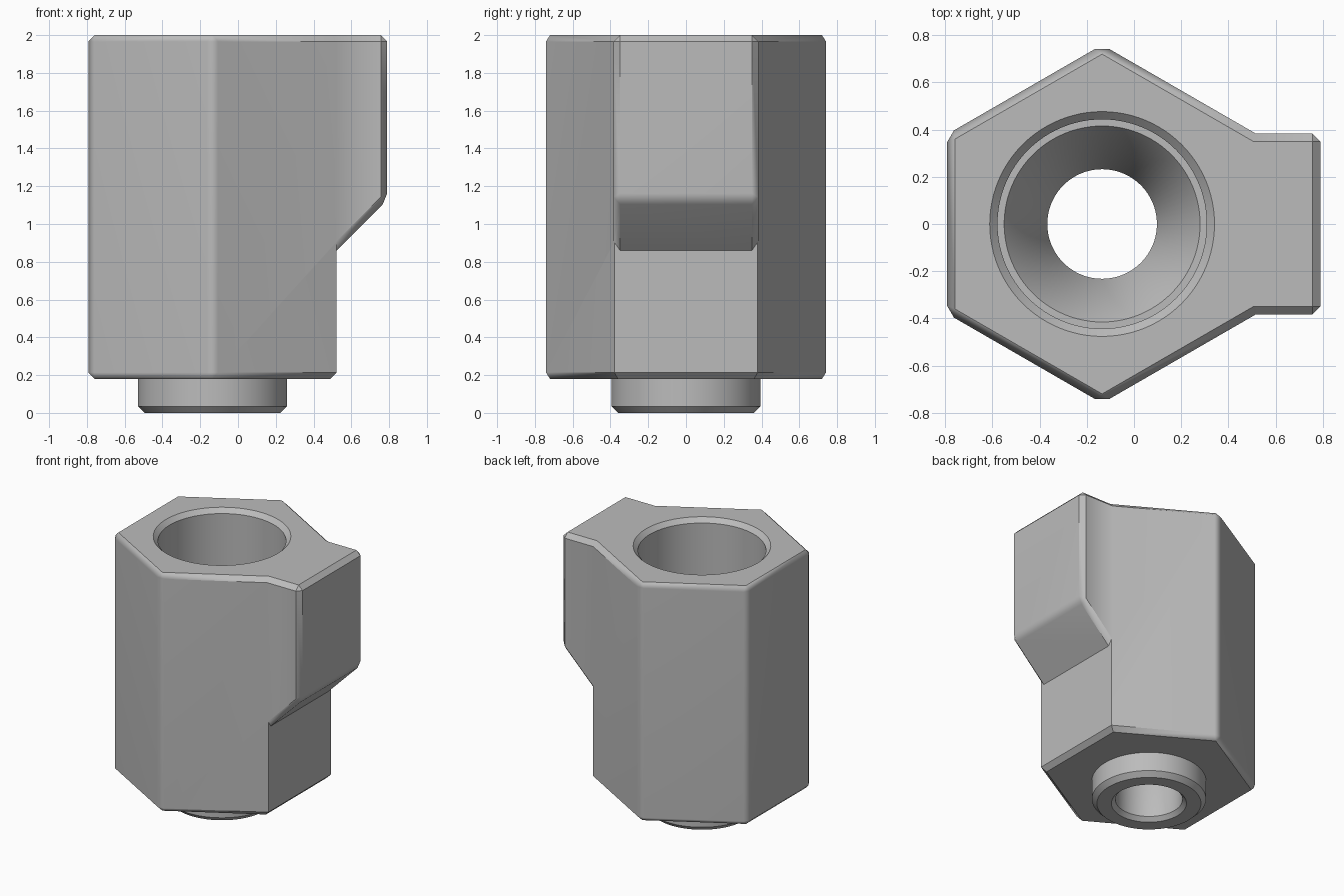
import bpy, bmesh, math

if "Cube" in bpy.data.objects:
    bpy.data.objects.remove(bpy.data.objects["Cube"])

CX = -0.135          # axis of the hexagon and bore
APOTHEM = 0.657
CHAMFER = 0.034
BASE, TOP = 0.18, 2.0

grey = bpy.data.materials.new("plain grey")
grey.use_nodes = True
grey.diffuse_color = (0.5, 0.5, 0.5, 1)
grey.node_tree.nodes["Principled BSDF"].inputs["Base Color"].default_value = (0.5, 0.5, 0.5, 1)


def finish(bm, name):
    bmesh.ops.recalc_face_normals(bm, faces=bm.faces)
    mesh = bpy.data.meshes.new(name)
    bm.to_mesh(mesh)
    bm.free()
    mesh.materials.append(grey)
    obj = bpy.data.objects.new(name, mesh)
    bpy.context.collection.objects.link(obj)
    return obj


def chamfered_prism(name, outline, sweep, keep_sharp):
    """Extrude an outline, then chamfer every edge the rule does not keep sharp."""
    bm = bmesh.new()
    face = bm.faces.new([bm.verts.new(p) for p in outline])
    geom = bmesh.ops.extrude_face_region(bm, geom=[face])["geom"]
    bmesh.ops.translate(bm, vec=sweep, verts=[v for v in geom if isinstance(v, bmesh.types.BMVert)])
    bmesh.ops.recalc_face_normals(bm, faces=bm.faces)
    edges = [e for e in bm.edges if not keep_sharp(*[v.co for v in e.verts])]
    bmesh.ops.bevel(bm, geom=edges, offset=CHAMFER, offset_type='OFFSET',
                    segments=1, profile=0.5, affect='EDGES')
    return finish(bm, name)


def lathe(name, profile, segments=96):
    """Spin a closed (radius, height) profile around the bore axis."""
    bm = bmesh.new()
    rings = []
    for r, z in profile:
        rings.append([bm.verts.new((CX + r * math.cos(math.tau * i / segments),
                                    r * math.sin(math.tau * i / segments), z))
                      for i in range(segments)])
    for a, b in zip(rings, rings[1:]):
        for i in range(segments):
            j = (i + 1) % segments
            bm.faces.new((a[i], a[j], b[j], b[i]))
    bm.faces.new(rings[0])
    bm.faces.new(rings[-1])
    return finish(bm, name)


def combine(target, tool, operation):
    mod = target.modifiers.new(operation.lower(), 'BOOLEAN')
    mod.operation, mod.solver, mod.object = operation, 'EXACT', tool
    bpy.context.view_layer.objects.active = target
    bpy.ops.object.modifier_apply(modifier=mod.name)
    bpy.data.objects.remove(tool)


# Hexagonal body; corners and top edge that meet the side block stay sharp
radius = APOTHEM / math.cos(math.pi / 6)
hexagon = [(CX + radius * math.cos(math.radians(30 + 60 * i)),
            radius * math.sin(math.radians(30 + 60 * i)), BASE) for i in range(6)]
right = CX + APOTHEM
body = chamfered_prism("hex_body", hexagon, (0, 0, TOP - BASE),
                       lambda a, b: min(a.x, b.x) > right - 0.01 and max(a.z, b.z) > TOP - 0.01)

# Side block with a sloped underside
HALF = 0.383
OUT = 0.79
slope_foot = 0.86
inner = 0.2
block_side = [(inner, -HALF, slope_foot - (right - inner)), (OUT, -HALF, slope_foot + OUT - right),
              (OUT, -HALF, TOP), (inner, -HALF, TOP)]
block = chamfered_prism("side_block", block_side, (0, 2 * HALF, 0),
                        lambda a, b: max(a.x, b.x) < inner + 0.01)
combine(body, block, 'UNION')

# Round spigot underneath
spigot = lathe("spigot", [(0.36, 0), (0.395, 0.035), (0.395, 0.4), (0.3, 0.4)])
combine(body, spigot, 'UNION')

# Stepped bore: wide socket, ledge, funnel, narrow outlet
bore = lathe("bore_cutter", [(0.29, -0.03), (0.26, 0), (0.232, 0.03), (0.232, 0.45), (0.415, 0.72),
                             (0.443, 0.72), (0.443, TOP - 0.033), (0.476, TOP), (0.51, TOP + 0.034)])
combine(body, bore, 'DIFFERENCE')

# Soft shading over the narrow corner chamfers, flat elsewhere
bpy.ops.object.select_all(action='DESELECT')
body.select_set(True)
bpy.context.view_layer.objects.active = body
bpy.ops.object.shade_smooth_by_angle(angle=math.radians(35))
weighted = body.modifiers.new("weighted_normals", 'WEIGHTED_NORMAL')
weighted.keep_sharp = True
